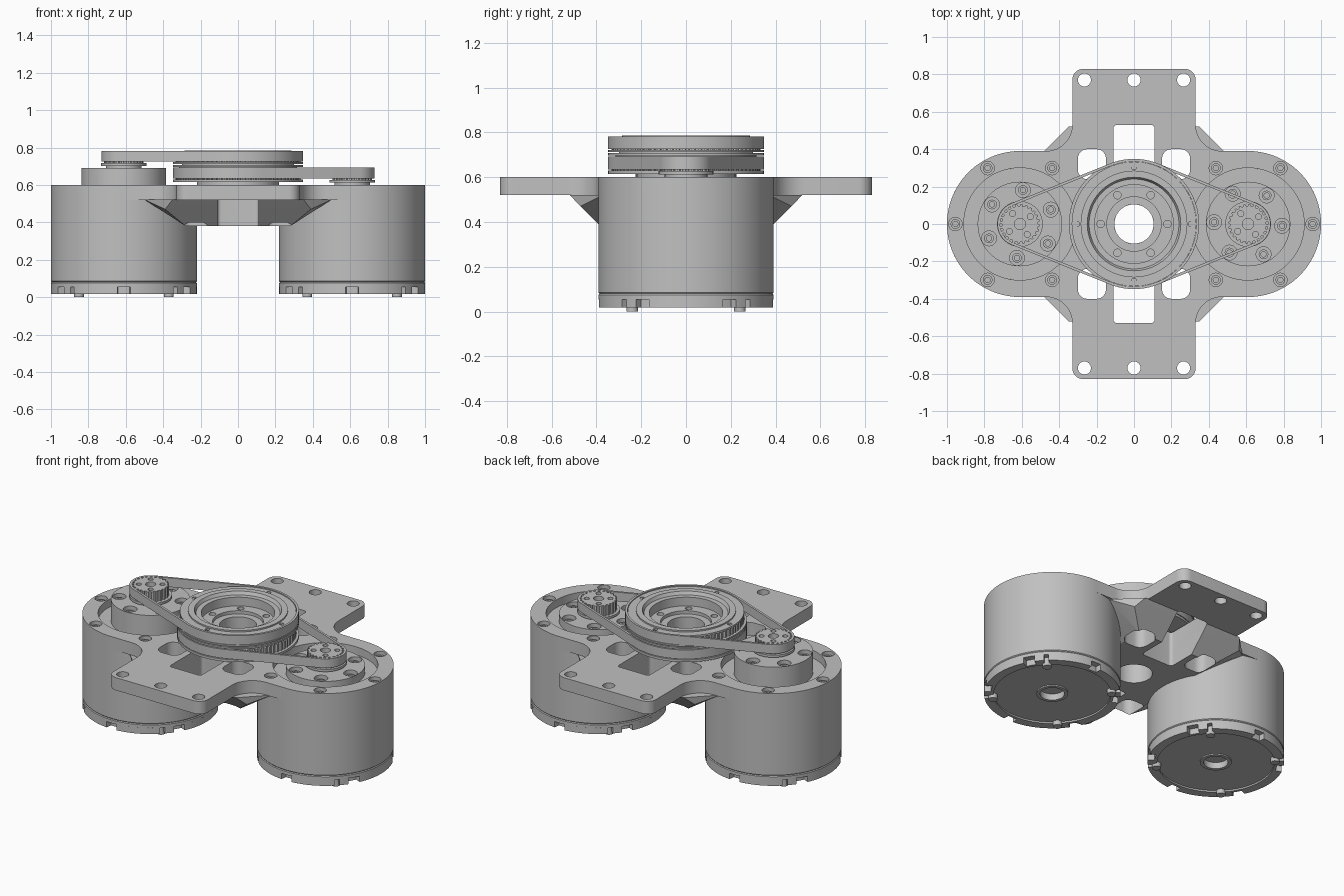
import bpy, bmesh
from math import cos, sin, pi, acos, radians

cube = bpy.data.objects.get("Cube")
if cube:
    bpy.data.objects.remove(cube, do_unlink=True)

grey = bpy.data.materials.new("machined_grey")
grey.use_nodes = True
colour = (0.53, 0.53, 0.53, 1)
grey.diffuse_color = colour
grey.node_tree.nodes["Principled BSDF"].inputs["Base Color"].default_value = colour
parts = []


def finish(name, bm):
    bmesh.ops.remove_doubles(bm, verts=bm.verts, dist=1e-5)
    bmesh.ops.recalc_face_normals(bm, faces=bm.faces)
    mesh = bpy.data.meshes.new(name)
    bm.to_mesh(mesh)
    bm.free()
    mesh.materials.clear()
    mesh.materials.append(grey)
    ob = bpy.data.objects.new(name, mesh)
    bpy.context.scene.collection.objects.link(ob)
    parts.append(ob)
    return ob


def arc(cx, cy, r, a0, a1, n):
    """Points on an arc, angles in degrees, both ends included."""
    return [(cx + r * cos(radians(a0 + (a1 - a0) * i / n)),
             cy + r * sin(radians(a0 + (a1 - a0) * i / n))) for i in range(n + 1)]


def circle(cx, cy, r, n=24):
    return arc(cx, cy, r, 0, 360, n)[:-1]


def rounded(x0, x1, y0, y1, r):
    return (arc(x1 - r, y1 - r, r, 90, 0, 6) + arc(x1 - r, y0 + r, r, 0, -90, 6)
            + arc(x0 + r, y0 + r, r, -90, -180, 6) + arc(x0 + r, y1 - r, r, 180, 90, 6))


def ring(cx, cy, radius, r, angles):
    """Small round holes on a bolt circle."""
    return [circle(cx + radius * cos(radians(a)), cy + radius * sin(radians(a)), r, 20)
            for a in angles]


def sheet(name, loops, z0, z1):
    """Flat part: outline loops, with inner loops as holes, extruded from z0 to z1."""
    cu = bpy.data.curves.new(name, "CURVE")
    cu.dimensions, cu.fill_mode, cu.extrude = "2D", "BOTH", (z1 - z0) / 2
    for loop in loops:
        sp = cu.splines.new("POLY")
        sp.points.add(len(loop) - 1)
        for p, (x, y) in zip(sp.points, loop):
            p.co = (x, y, 0, 1)
        sp.use_cyclic_u = True
    tmp = bpy.data.objects.new(name + "_curve", cu)
    bpy.context.scene.collection.objects.link(tmp)
    dg = bpy.context.evaluated_depsgraph_get()
    mesh = bpy.data.meshes.new_from_object(tmp.evaluated_get(dg))
    bpy.data.objects.remove(tmp, do_unlink=True)
    bm = bmesh.new()
    bm.from_mesh(mesh)
    bpy.data.meshes.remove(mesh)
    bmesh.ops.translate(bm, verts=bm.verts, vec=(0, 0, (z0 + z1) / 2))
    return finish(name, bm)


def lathe(name, profile, cx=0, cy=0, n=96, closed=False):
    bm = bmesh.new()
    vs = [bm.verts.new((r, 0, z)) for r, z in profile]
    es = [bm.edges.new(pair) for pair in zip(vs, vs[1:])]
    if closed:
        es.append(bm.edges.new((vs[-1], vs[0])))
    bmesh.ops.spin(bm, geom=vs + es, cent=(0, 0, 0), axis=(0, 0, 1),
                   angle=2 * pi, steps=n)
    bmesh.ops.translate(bm, verts=bm.verts, vec=(cx, cy, 0))
    return finish(name, bm)


def disc(name, cx, cy, r, z0, z1, n=64):
    return lathe(name, [(0, z0), (r, z0), (r, z1), (0, z1)], cx, cy, n)


def gear(cx, r_in, r_out, teeth):
    pts = []
    for i in range(teeth):
        for f, r in ((0, r_in), (.4, r_in), (.5, r_out), (.9, r_out)):
            a = 2 * pi * (i + f) / teeth
            pts.append((cx + r * cos(a), r * sin(a)))
    return pts


def belt_loop(side, d, R, r):
    """Tangent loop round the centre wheel and a small wheel at distance d."""
    a = acos((R - r) / d) * 180 / pi
    pts = arc(0, 0, R, a, 360 - a, 64) + arc(d, 0, r, -a, a, 24)
    return [(side * x, y) for x, y in pts]


MX = .61  # motor axis distance

# Openings shared by the top plate and the block under it
openings = [circle(0, 0, .105, 48)]
for s in (1, -1):
    openings.append(rounded(-.11, .11, *sorted((s * .2, s * .53)), .02))
    for t in (1, -1):
        openings.append(rounded(*sorted((t * .15, t * .3)), *sorted((s * .24, s * .4)), .05))

# Top plate
quarter = (arc(.27, .77, .06, 90, 0, 8) + arc(.47, .53, .14, 180, 270, 14)
           + arc(MX, 0, .39, 90, 0, 32))
half = quarter + [(x, -y) for x, y in reversed(quarter[:-1])]
outline = half + [(-x, -y) for x, y in half]
holes = [circle(x, y, .035) for x in (-.265, 0, .265) for y in (-.77, .77)]
rim_angles = {1: (0, 60, -60, 120, -120), -1: (180, 60, -60, 120, -120)}
for s in (1, -1):
    holes.append(circle(s * MX, 0, .3, 72))
    holes += ring(s * MX, 0, .345, .036, rim_angles[s])
sheet("top_plate", [outline] + openings + holes, .52, .6)

# Chamfered block between the motors
bm = bmesh.new()
for x, y, z in ((.28, .38, .38), (.39, .47, .47), (.35, .52, .521), (.5, .37, .521)):
    for sx in (1, -1):
        for sy in (1, -1):
            bm.verts.new((x * sx, y * sy, z))
hull = bmesh.ops.convex_hull(bm, input=bm.verts)
bmesh.ops.delete(bm, geom=hull["geom_interior"], context="VERTS")
block = finish("centre_block", bm)
cutter = sheet("block_cutter", openings, .3, .57)
parts.remove(cutter)
cutter.hide_render = True
cutter.hide_set(True)
mod = block.modifiers.new("openings", "BOOLEAN")
mod.object, mod.operation, mod.solver = cutter, "DIFFERENCE", "EXACT"
bpy.context.view_layer.objects.active = block
bpy.ops.object.modifier_apply(modifier=mod.name)
bpy.data.objects.remove(cutter, do_unlink=True)

# Motors, one each side
for s, side, hub_top, hub_turn in ((1, "left", .6, 57), (-1, "right", .69, 25)):
    cx = s * MX
    lathe(side + "_motor_body",
          [(0, .55), (.3, .55), (.3, .52), (.39, .52), (.39, .085), (.386, .08),
           (.39, .075), (.39, .055), (.345, .055), (.345, .028), (.09, .028),
           (.09, .02), (.07, .02), (.07, .06), (0, .06)], cx)

    # Notched lower rim with four screws
    rim = []
    for deg in range(0, 360, 2):
        main = abs((deg - 30) % 60 - 60 * ((deg - 30) % 60 > 30)) <= 5
        small = abs((deg - 45) % 90 - 90 * ((deg - 45) % 90 > 45)) <= 2
        r = .352 if main or small else .39
        rim += arc(cx, 0, r, deg - .95, deg + .95, 1)
    sheet(side + "_lower_rim", [rim, circle(cx, 0, .335, 72)], .018, .058)
    for i in range(4):
        a = radians(45 + 90 * i)
        disc(side + "_rim_screw", cx + .34 * cos(a), .34 * sin(a), .026, 0, .05, 16)

    # Hub with screw holes, and screws sunk in the hub and plate
    turns = [hub_turn + 60 * i for i in range(6)]
    disc(side + "_hub_core", cx, 0, .226, .54, hub_top - .035)
    sheet(side + "_hub", [circle(cx, 0, .226, 64)] + ring(cx, 0, .182, .04, turns),
          hub_top - .035, hub_top)
    for radius, angles, z in ((.182, turns, hub_top), (.345, rim_angles[s], .6)):
        for a in angles:
            lathe(side + "_screw", [(.014, z - .05), (.026, z - .05), (.026, z - .018),
                                    (.014, z - .018)], cx + radius * cos(radians(a)),
                  radius * sin(radians(a)), 16, True)

    # Small toothed pulley with its flange
    z = hub_top
    disc(side + "_pulley_collar", cx, 0, .095, z, z + .04)
    disc(side + "_pulley_flange", cx, 0, .122, z + .012, z + .027)
    sheet(side + "_pulley", [gear(cx, .096, .106, 24), circle(cx, 0, .03)]
          + ring(cx, 0, .068, .016, (35, 125, 215, 305)), z + .025, z + .092)

    # Drive belt
    sheet(side + "_belt", [belt_loop(s, MX, .348, .12), belt_loop(s, MX, .334, .106)],
          z + .035, z + .092)

# Centre double pulley
lathe("centre_pulley",
      [(.105, .6), (.22, .6), (.22, .615), (.348, .615), (.348, .63), (.315, .63),
       (.315, .697), (.348, .697), (.348, .707), (.3, .707), (.3, .713), (.348, .713),
       (.348, .722), (.318, .722), (.318, .765), (.285, .765), (.285, .785),
       (.25, .785), (.24, .765), (.21, .765), (.21, .69), (.145, .69), (.105, .69)],
      closed=True)
for z in (.63, .722):
    sheet("centre_teeth", [gear(0, .318, .333, 72), circle(0, 0, .305, 72)], z, z + .05)
sheet("centre_top_ring", [circle(0, 0, .333, 96), circle(0, 0, .283, 96)]
      + ring(0, 0, .305, .014, (0, 90, 180, 270)), .765, .776)
sheet("centre_bolt_ring", [circle(0, 0, .212, 72), circle(0, 0, .145, 72)]
      + ring(0, 0, .178, .02, range(0, 360, 60)), .69, .71)

# Smooth round walls, keep edges sharp
bpy.ops.object.select_all(action="DESELECT")
for ob in parts:
    ob.select_set(True)
bpy.context.view_layer.objects.active = parts[0]
bpy.ops.object.shade_smooth_by_angle(angle=radians(30))
